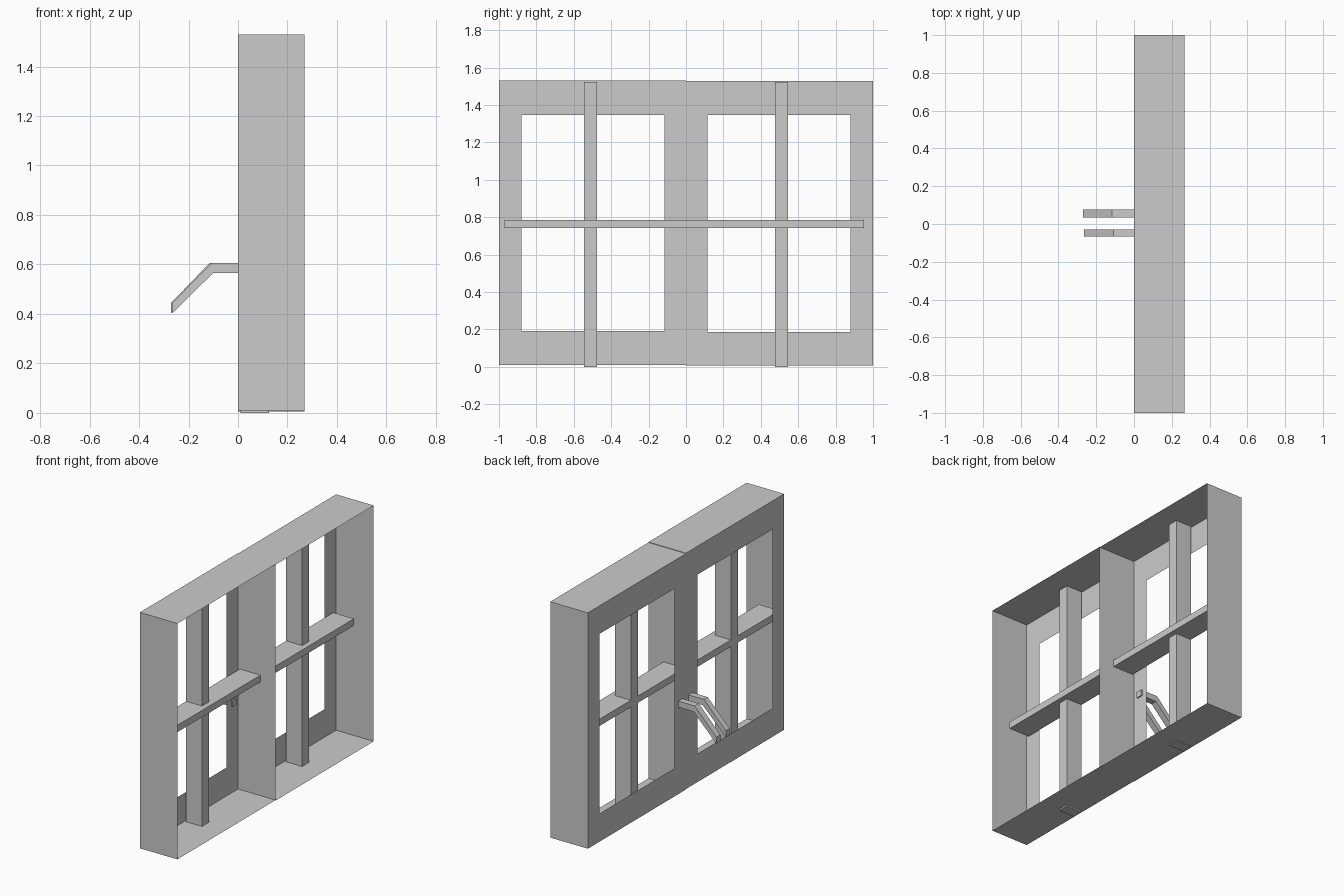
import bpy, bmesh

if "Cube" in bpy.data.objects:
    bpy.data.objects.remove(bpy.data.objects["Cube"])


def mesh_object(name, verts, faces):
    mesh = bpy.data.meshes.new(name)
    mesh.from_pydata(verts, [], faces)
    bm = bmesh.new()
    bm.from_mesh(mesh)
    bmesh.ops.recalc_face_normals(bm, faces=bm.faces)
    bm.to_mesh(mesh)
    bm.free()
    obj = bpy.data.objects.new(name, mesh)
    bpy.context.collection.objects.link(obj)
    return obj


def rect(x, y0, y1, z0, z1):
    return [(x, y0, z0), (x, y1, z0), (x, y1, z1), (x, y0, z1)]


def frame(name, outer, inner, depth=0.268):
    # Thin outer walls plus a flat flange around the opening
    verts = rect(depth, *outer) + rect(0, *outer) + rect(0, *inner)
    faces = [(r + i, r + (i + 1) % 4, r + 4 + (i + 1) % 4, r + 4 + i)
             for r in (0, 4) for i in range(4)]
    return mesh_object(name, verts, faces)


def prism(name, profile, y0, y1):
    # Extrude an (x, z) profile along y
    n = len(profile)
    verts = [(x, y, z) for y in (y0, y1) for x, z in profile]
    faces = [tuple(range(n)), tuple(range(2 * n - 1, n - 1, -1))]
    faces += [(i, (i + 1) % n, n + (i + 1) % n, n + i) for i in range(n)]
    return mesh_object(name, verts, faces)


def box(name, x0, x1, y0, y1, z0, z1):
    return prism(name, [(x0, z0), (x1, z0), (x1, z1), (x0, z1)], y0, y1)


# Two sash frames side by side
frame("left_frame", (-1, 0, 0.009, 1.53), (-0.88, -0.115, 0.192, 1.347))
frame("right_frame", (0, 1, 0.006, 1.527), (0.115, 0.88, 0.187, 1.346))

# Glazing bars
for side, y in (("left", -0.51), ("right", 0.51)):
    box(side + "_vertical_bar", 0.01, 0.125, y - 0.035, y + 0.035, 0, 1.524)
box("horizontal_bar", 0.012, 0.16, -0.97, 0.953, 0.742, 0.786)


# Bent handles on the outside
def handle(name, y0, y1, bend, tip):
    prism(name, [(0.008, 0.605), (bend - 0.008, 0.605), (tip, 0.445),
                 (tip, 0.403), (bend, 0.566), (0.008, 0.566)], y0, y1)


handle("left_handle", -0.067, -0.028, -0.1, -0.265)
handle("right_handle", 0.035, 0.077, -0.108, -0.27)
